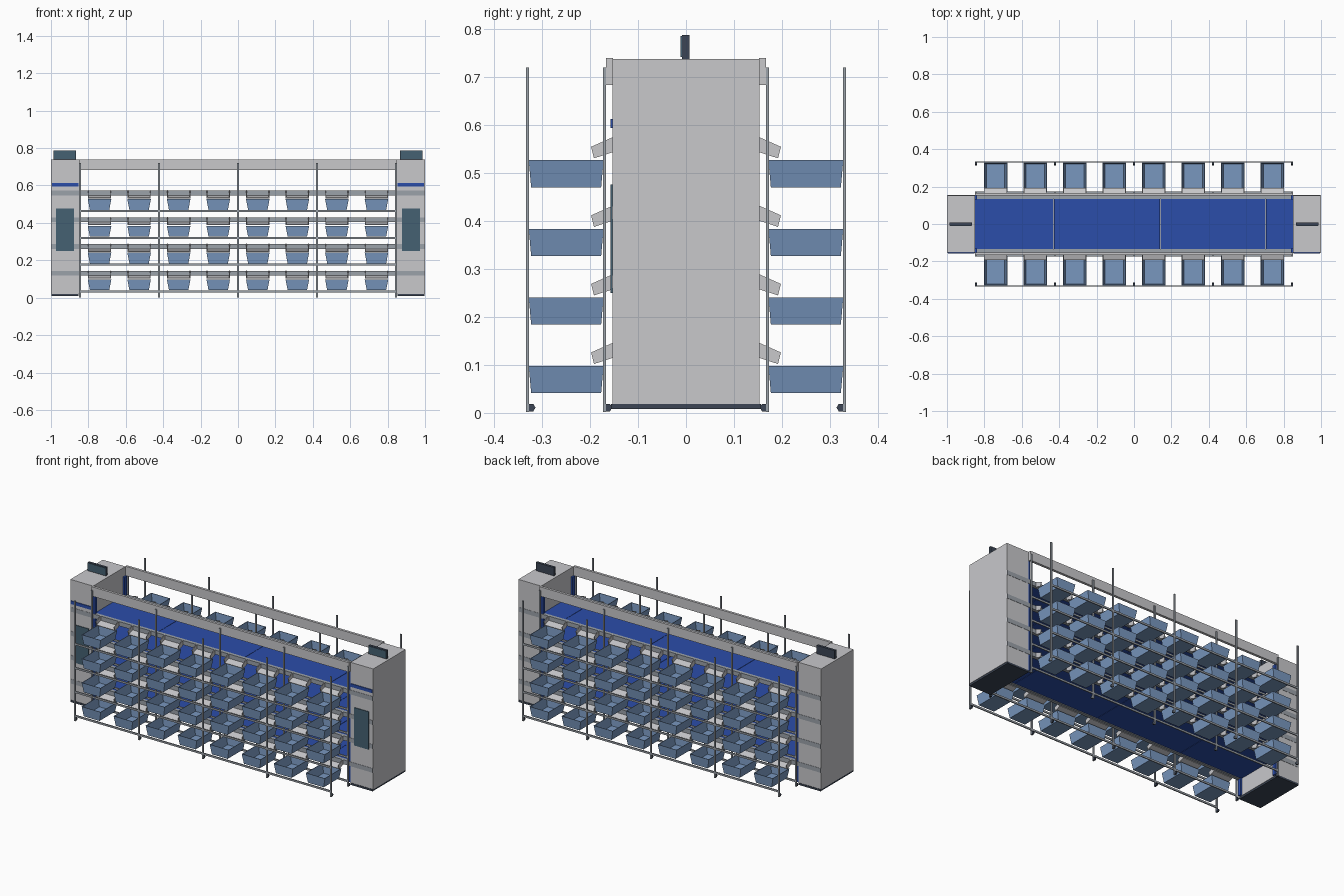
import bpy
import bmesh
from math import pi
from mathutils import Matrix

old = bpy.data.objects.get("Cube")
if old:
    bpy.data.objects.remove(old, do_unlink=True)


def material(name, rgb):
    m = bpy.data.materials.new(name)
    m.use_nodes = True
    m.diffuse_color = (*rgb, 1)
    m.node_tree.nodes["Principled BSDF"].inputs["Base Color"].default_value = (*rgb, 1)
    return m


LIGHT = material("light grey", (0.58, 0.58, 0.6))
STEEL = material("steel grey", (0.33, 0.36, 0.4))
BLUE = material("belt blue", (0.024, 0.075, 0.4))
BIN = material("bin blue", (0.19, 0.31, 0.52))
DARK = material("dark slate", (0.045, 0.06, 0.09))
TEAL = material("screen teal", (0.06, 0.12, 0.17))


def finish(name, bm, mat):
    bmesh.ops.recalc_face_normals(bm, faces=bm.faces)
    mesh = bpy.data.meshes.new(name)
    bm.to_mesh(mesh)
    bm.free()
    mesh.materials.append(mat)
    ob = bpy.data.objects.new(name, mesh)
    bpy.context.collection.objects.link(ob)
    return ob


def add_box(bm, x, y, z):
    """Add a box from (low, high) ranges."""
    size = [r[1] - r[0] for r in (x, y, z)]
    mid = [(r[1] + r[0]) / 2 for r in (x, y, z)]
    bmesh.ops.create_cube(bm, size=1, matrix=Matrix.Translation(mid) @ Matrix.Diagonal((*size, 1)))


def boxes(name, mat, ranges):
    bm = bmesh.new()
    for r in ranges:
        add_box(bm, *r)
    return finish(name, bm, mat)


def span(a, b, side):
    return tuple(sorted((a * side, b * side)))


def around(c, half):
    return (c - half, c + half)


SIDES = (-1, 1)
LEVELS = [0.143 * i for i in range(4)]
POSTS = [0.4225 * i for i in range(-2, 3)]
BINS = [0.2115 * (i - 3.5) for i in range(8)]
LONG = (-0.85, 0.85)

# End towers with base, top display, front screen and stripe
for s, label in zip(SIDES, ("right", "left")):
    boxes(label + "_tower", LIGHT, [(span(0.85, 1, s), (-0.153, 0.153), (0.019, 0.738))])
    boxes(label + "_tower_base", DARK, [(span(0.852, 0.998, s), (-0.156, 0.156), (0.008, 0.019))])
    boxes(label + "_top_display", DARK, [(span(0.867, 0.987, s), (-0.008, 0.007), (0.738, 0.788))])
    boxes(label + "_top_display_screen", TEAL,
          [(span(0.869, 0.985, s), (-0.011, -0.008), (0.742, 0.786))])
    boxes(label + "_front_screen", TEAL, [(span(0.877, 0.973, s), (-0.157, -0.152), (0.25, 0.476))])
    boxes(label + "_front_stripe", BLUE, [(span(0.853, 0.995, s), (-0.157, -0.152), (0.594, 0.613))])
    # Corner strips where the belts meet the tower
    boxes(label + "_corner_strips", BLUE,
          [(span(0.839, 0.85, s), span(0.13, 0.152, t), (0.02, 0.685)) for t in SIDES])

# Conveyor decks, split into belt sections
CUTS = [-0.85, -0.43, 0.14, 0.705, 0.85]
boxes("belt_decks", BLUE,
      [((a + 0.001, b - 0.001), (-0.135, 0.135), (0.122 + z, 0.142 + z))
       for z in LEVELS for a, b in zip(CUTS, CUTS[1:])])

# Deck side rails running across the towers, and the upper beams
boxes("deck_side_rails", STEEL,
      [((-0.998, 0.998), span(0.135, 0.1545, t), (0.118 + z, 0.144 + z))
       for z in LEVELS for t in SIDES])
boxes("upper_beams", LIGHT, [(LONG, span(0.152, 0.167, t), (0.684, 0.74)) for t in SIDES])

# Rack posts and shelf rails
RACK_Y = (0.17, 0.331)
boxes("rack_posts", STEEL,
      [(around(x, 0.005), around(y * t, 0.003), (0.002, 0.72))
       for x in POSTS for y in RACK_Y for t in SIDES])
boxes("shelf_rails", STEEL,
      [(LONG, around(y * t, 0.003), (0.028 + z, 0.039 + z))
       for z in LEVELS for y in RACK_Y for t in SIDES])

# Small hexagonal feet beside the posts
bm = bmesh.new()
for x in POSTS:
    for y in (0.163, 0.323):
        for t in SIDES:
            bmesh.ops.create_cone(bm, cap_ends=True, segments=6, radius1=0.009, radius2=0.009, depth=0.01,
                                  matrix=Matrix.Translation((x, y * t, 0.011)) @ Matrix.Rotation(pi / 2, 4, "Y"))
finish("rack_feet", bm, DARK)


def add_bin(bm, x, y, z):
    """Open tapered tray with a floor and thin walls."""
    def ring(hx, hy, h):
        return [bm.verts.new((x + a * hx, y + b * hy, z + h))
                for a, b in ((-1, -1), (1, -1), (1, 1), (-1, 1))]
    rings = [ring(0.052, 0.073, 0), ring(0.063, 0.078, 0.057),
             ring(0.06, 0.075, 0.057), ring(0.049, 0.07, 0.003)]
    bm.faces.new(rings[0])
    bm.faces.new(rings[-1])
    for low, high in zip(rings, rings[1:]):
        for i in range(4):
            j = (i + 1) % 4
            bm.faces.new((low[i], low[j], high[j], high[i]))


def add_prism(bm, outline, x0, x1):
    """Extrude a (y, z) outline from x0 to x1."""
    face = bm.faces.new([bm.verts.new((x0, y, z)) for y, z in outline])
    out = bmesh.ops.extrude_face_region(bm, geom=[face])
    verts = [v for v in out["geom"] if isinstance(v, bmesh.types.BMVert)]
    bmesh.ops.translate(bm, verts=verts, vec=(x1 - x0, 0, 0))


# Bins and the sloping chutes that feed them
WALL = ((0.153, 0.146), (0.198, 0.126), (0.192, 0.102), (0.152, 0.115))
FLOOR = ((0.152, 0.119), (0.193, 0.106), (0.192, 0.102), (0.152, 0.115))
for t, label in zip(SIDES, ("front", "back")):
    bins, chutes = bmesh.new(), bmesh.new()
    for z in LEVELS:
        for x in BINS:
            add_bin(bins, x, 0.25 * t, 0.041 + z)
            for outline, a, b in ((WALL, -0.062, -0.058), (FLOOR, -0.058, 0.058), (WALL, 0.058, 0.062)):
                add_prism(chutes, [(y * t, h + z) for y, h in outline], x + a, x + b)
    finish(label + "_bins", bins, BIN)
    finish(label + "_chutes", chutes, LIGHT)
